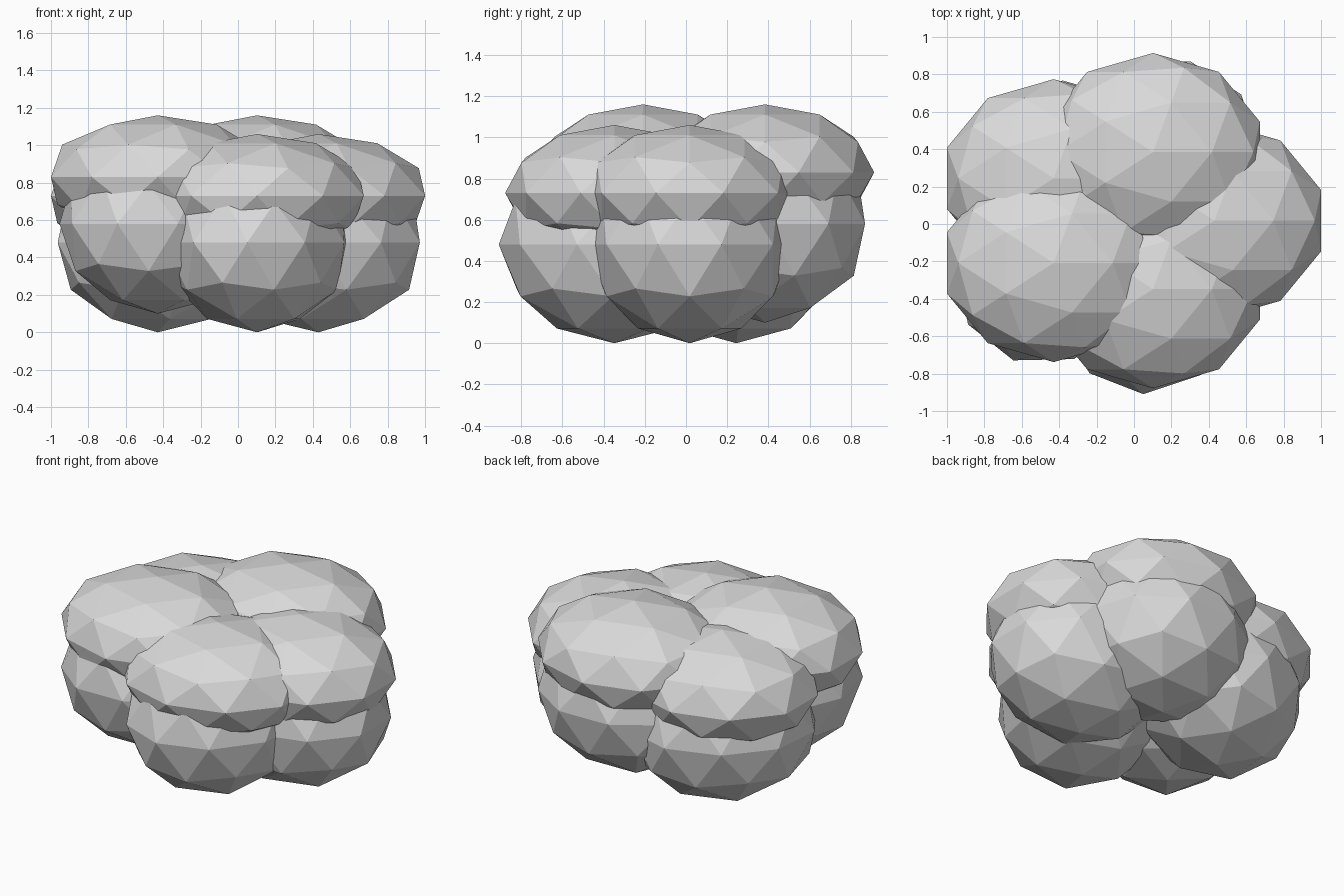
import bpy
from math import sin, cos, tau

cube = bpy.data.objects.get("Cube")
if cube:
    bpy.data.objects.remove(cube, do_unlink=True)

# Single neutral colour
grey = bpy.data.materials.new("light_grey")
grey.use_nodes = True
colour = (0.7, 0.7, 0.7, 1)
grey.diffuse_color = colour
grey.node_tree.nodes["Principled BSDF"].inputs["Base Color"].default_value = colour


def lobe(name, location, size, turn=0.0):
    """Faceted ellipsoid, scaled then turned about z."""
    bpy.ops.mesh.primitive_ico_sphere_add(
        subdivisions=2, radius=1, location=location, rotation=(0, 0, turn))
    ob = bpy.context.object
    ob.name = name
    ob.scale = size
    ob.data.materials.append(grey)
    bpy.ops.object.shade_flat()
    return ob


# Ring of five lobes, each a rounded base with a flatter cap on top
CENTRE_X, CENTRE_Y = -0.045, 0.018
RING_X, RING_Y = 0.475, 0.385

for i in range(5):
    angle = tau * i / 5
    x = CENTRE_X + RING_X * cos(angle)
    y = CENTRE_Y + RING_Y * sin(angle)
    lift = 0.1 * (i % 2)
    lobe(f"lower_lobe_{i + 1}", (x, y, 0.48 + lift), (0.57, 0.5, 0.48), 0.3 * i)
    lobe(f"upper_lobe_{i + 1}", (x, y, 0.73 + lift), (0.6, 0.53, 0.33))
